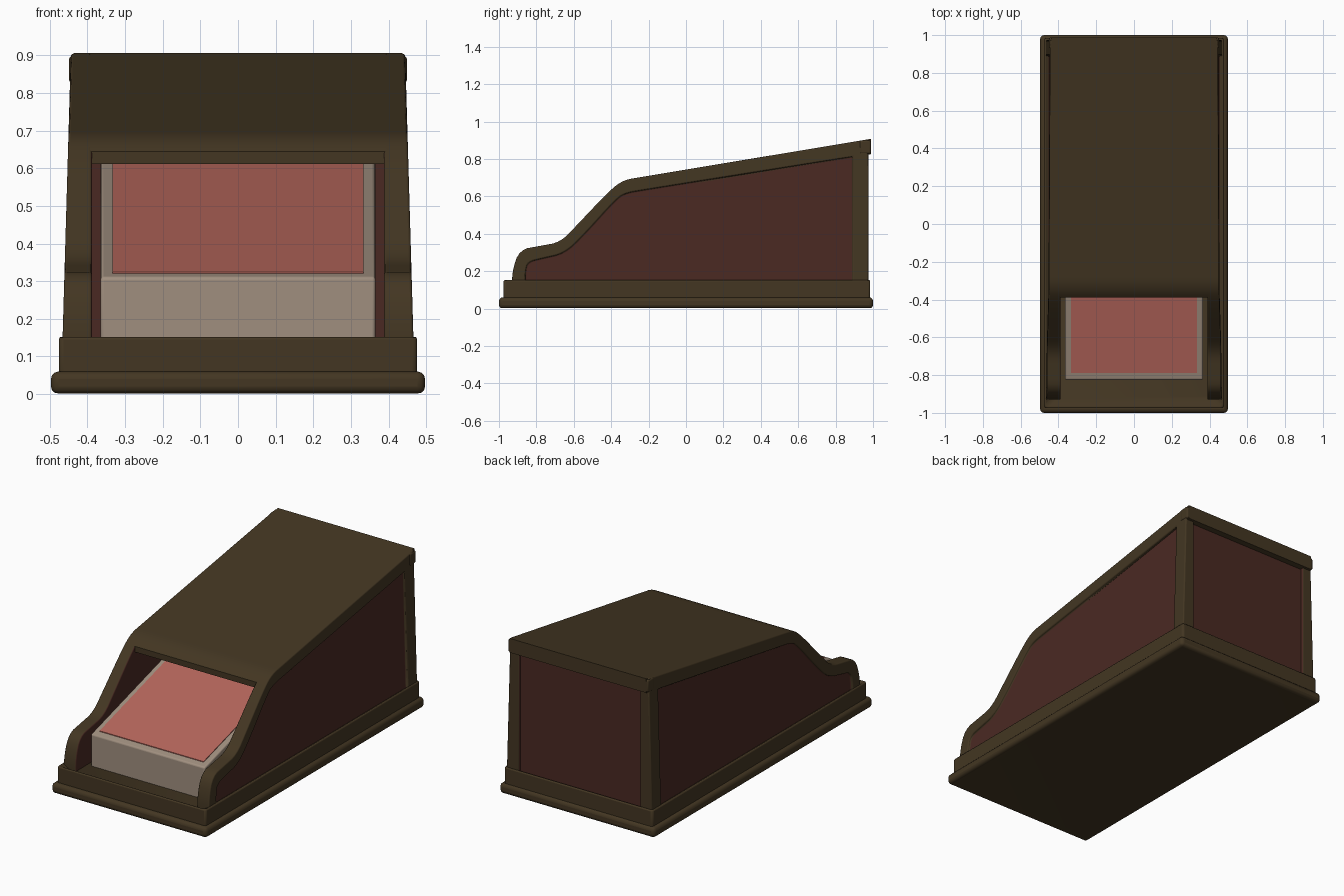
import bpy, bmesh
from mathutils import Vector

if "Cube" in bpy.data.objects:
    bpy.data.objects.remove(bpy.data.objects["Cube"], do_unlink=True)


def material(name, rgb):
    mat = bpy.data.materials.new(name)
    mat.use_nodes = True
    # screen values to linear
    color = [(c / 255 / 1.055 + 0.052) ** 2.4 for c in rgb] + [1.0]
    mat.diffuse_color = color
    mat.node_tree.nodes["Principled BSDF"].inputs["Base Color"].default_value = color
    return mat


olive = material("dark olive wood", (67, 54, 34))
red = material("dark red panel", (74, 41, 34))
pink = material("card pink", (182, 102, 92))
cream = material("card cream", (160, 143, 127))


def finish(name, bm, mats, bevel=0.0, segments=3):
    bmesh.ops.recalc_face_normals(bm, faces=bm.faces[:])
    mesh = bpy.data.meshes.new(name)
    bm.to_mesh(mesh)
    bm.free()
    for mat in mats:
        mesh.materials.append(mat)
    obj = bpy.data.objects.new(name, mesh)
    bpy.context.collection.objects.link(obj)
    if bevel:
        mod = obj.modifiers.new("Rounded edges", "BEVEL")
        mod.width = bevel
        mod.segments = segments
        mod.limit_method = "ANGLE"
        mod.angle_limit = 0.7
    bpy.ops.object.select_all(action="DESELECT")
    obj.select_set(True)
    bpy.context.view_layer.objects.active = obj
    bpy.ops.object.shade_smooth_by_angle(angle=0.6)
    return obj


def bridge(bm, a, b):
    for i in range(len(a)):
        j = (i + 1) % len(a)
        bm.faces.new((a[i], a[j], b[j], b[i]))


def prism(name, profile, half, mats, bevel=0.0):
    """Extrude a y-z profile across the width."""
    bm = bmesh.new()
    left, right = ([bm.verts.new((x, y, z)) for y, z in profile] for x in (half, -half))
    bm.faces.new(left)
    bm.faces.new(right)
    bridge(bm, left, right)
    return finish(name, bm, mats, bevel)


def rounded(points, rounds=2):
    """Corner cutting with fixed ends."""
    pts = [Vector(p) for p in points]
    for _ in range(rounds):
        cut = [pts[0]]
        for a, b in zip(pts, pts[1:]):
            cut += [a.lerp(b, 0.25), a.lerp(b, 0.75)]
        pts = cut + [pts[-1]]
    return pts


def box(name, hx, y0, y1, z0, z1, mats, bevel=0.0, recess=None):
    bm = bmesh.new()
    bmesh.ops.create_cube(bm, size=1)
    for v in bm.verts:
        v.co = (v.co.x * 2 * hx, y1 if v.co.y > 0 else y0, z1 if v.co.z > 0 else z0)
    if recess:
        direction, width, depth = recess
        bm.normal_update()
        face = [f for f in bm.faces if f.normal.z * direction > 0.5]
        bmesh.ops.inset_region(bm, faces=face, thickness=width)
        for v in face[0].verts:
            v.co.z -= direction * depth
    return finish(name, bm, mats, bevel)


# Stepped base
box("base_plinth", 0.497, -1.0, 1.0, 0, 0.06, [olive], 0.02, recess=(-1, 0.07, 0.004))
box("base_tray", 0.476, -0.975, 0.985, 0.03, 0.157, [olive], 0.012, recess=(1, 0.07, 0.03))

# Side silhouette and the panel outline inside it
outer = rounded([(-.93, .08), (-.93, .2), (-.89, .315), (-.78, .335), (-.67, .355),
                 (-.58, .45), (-.40, .64), (-.33, .688), (-.24, .703), (.975, .905)])
inner = rounded([(-.86, .1), (-.86, .2), (-.845, .25), (-.77, .268), (-.65, .295),
                 (-.55, .39), (-.37, .59), (-.32, .618), (-.23, .634), (.89, .812)])
outer_loop = outer + [Vector((.975, .08))]
inner_loop = inner + [Vector((.89, .1))]


def side_x(z):
    return 0.466 - 0.029 * (z - 0.155)


# Framed side walls with recessed panels
for sign, name in ((1, "left_side"), (-1, "right_side")):
    bm = bmesh.new()
    inside = [bm.verts.new((sign * 0.388, y, z)) for y, z in outer_loop]
    rim = [bm.verts.new((sign * side_x(z), y, z)) for y, z in outer_loop]
    lip = [bm.verts.new((sign * side_x(z), y, z)) for y, z in inner_loop]
    panel = [bm.verts.new((sign * (side_x(z) - 0.014), y, z)) for y, z in inner_loop]
    for a, b in ((inside, rim), (rim, lip), (lip, panel)):
        bridge(bm, a, b)
    for loop in (inside, panel):
        bm.faces.new(loop).material_index = 1
    finish(name, bm, [olive, red], 0.008)

# Sloping roof with a front lip and a rear cap
top = [p for p in outer if p.y > 0.645 and p.x < 0.97]
prism("roof", [(-.388, .612), (-.388, .645)] + top + [(.988, .907), (.988, .825), (-.30, .612)],
      0.437, [olive])
box("rear_cap", 0.449, 0.93, 0.988, 0.828, 0.898, [olive], 0.008)

# Recessed rear panel
box("back_panel", 0.40, 0.92, 0.958, 0.1, 0.85, [red])

# Slanted stack of cards
slope = 0.29


def card_z(y):
    return 0.312 + slope * (y + 0.82)


prism("card_stack", [(-.825, .115), (-.825, card_z(-.825)), (.36, card_z(.36)), (.36, .115)],
      0.365, [cream], 0.008)
prism("card_back_face", [(-.79, card_z(-.79) - .003), (-.79, card_z(-.79) + .004),
                         (.35, card_z(.35) + .004), (.35, card_z(.35) - .003)], 0.333, [pink])
